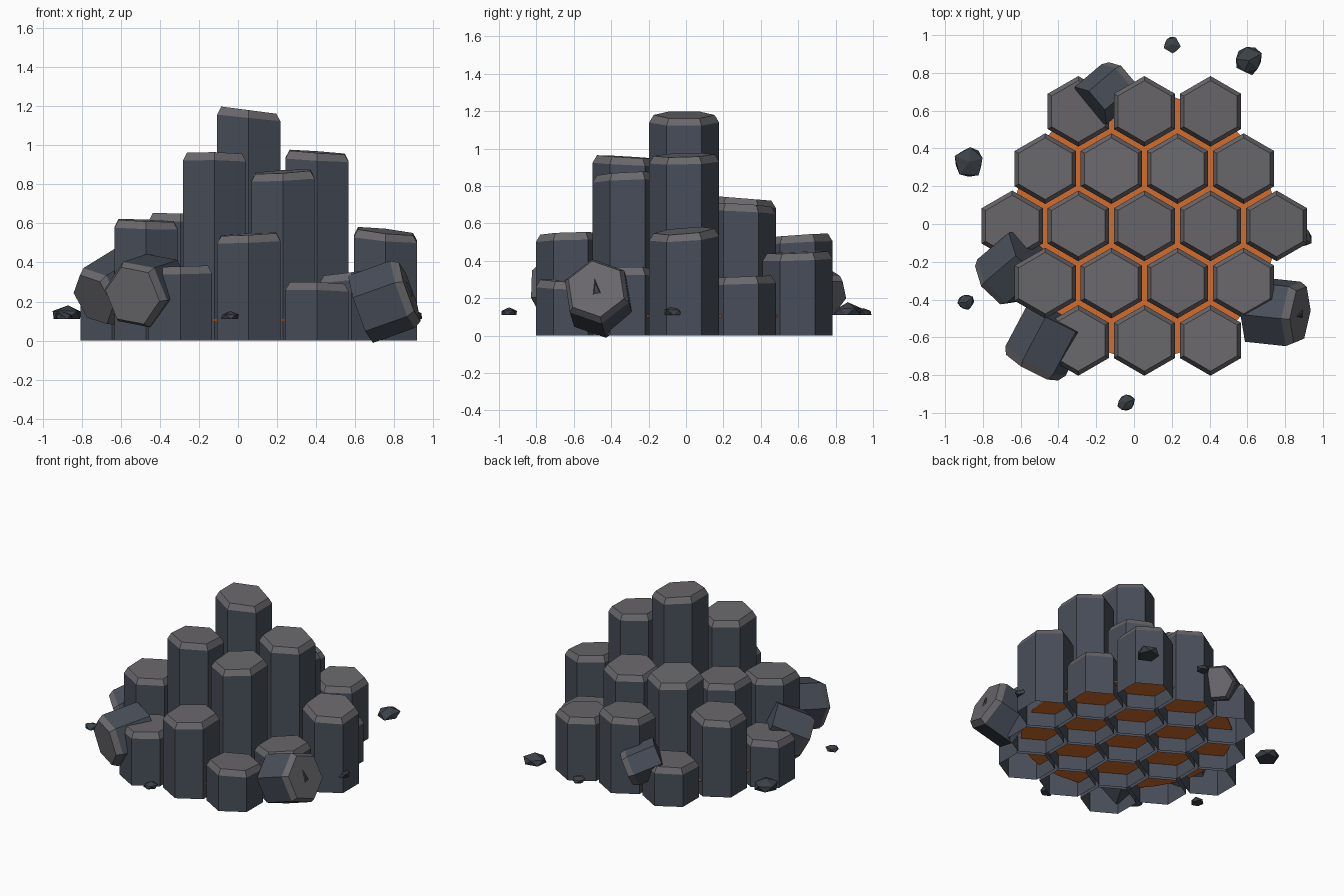
import bpy, bmesh, math, random
from mathutils import Vector, Matrix

if "Cube" in bpy.data.objects:
    bpy.data.objects.remove(bpy.data.objects["Cube"], do_unlink=True)

random.seed(4)


def material(name, rgb):
    mat = bpy.data.materials.new(name)
    mat.use_nodes = True
    mat.diffuse_color = (*rgb, 1)
    mat.node_tree.nodes["Principled BSDF"].inputs["Base Color"].default_value = (*rgb, 1)
    return mat


STONE = material("blue grey stone", (0.065, 0.076, 0.1))
CAP = material("warm grey cap", (0.143, 0.137, 0.148))
RUBBLE = material("dark rubble", (0.045, 0.054, 0.065))
LAVA = material("lava orange", (0.66, 0.15, 0.024))


def finish(name, bm, mats, recalc=True):
    if recalc:
        bmesh.ops.recalc_face_normals(bm, faces=bm.faces)
    mesh = bpy.data.meshes.new(name)
    bm.to_mesh(mesh)
    bm.free()
    for mat in mats:
        mesh.materials.append(mat)
    obj = bpy.data.objects.new(name, mesh)
    bpy.context.collection.objects.link(obj)
    return obj


def hex_prism(name, radius, height, slope=(0, 0), closed=False):
    """Hexagonal column with a chamfered, slightly tilted cap."""
    bm = bmesh.new()
    rings = []
    for scale, top, tilt in ((1, 0, 0), (1, height - 0.04, 0.8), (0.87, height, 1)):
        ring = []
        for i in range(6):
            a = math.radians(30 + 60 * i)
            x, y = radius * scale * math.cos(a), radius * scale * math.sin(a)
            ring.append(bm.verts.new((x, y, top + tilt * (slope[0] * x + slope[1] * y))))
        rings.append(ring)
    for level in range(2):
        low, high = rings[level], rings[level + 1]
        for i in range(6):
            j = (i + 1) % 6
            face = bm.faces.new((low[i], low[j], high[j], high[i]))
            face.material_index = level
    bm.faces.new(rings[2]).material_index = 1
    if closed:
        bm.faces.new(rings[0][::-1])
    return finish(name, bm, (STONE, CAP), recalc=False)


# Standing columns: rows from front to back, each (height, slope x, slope y)
PITCH, CENTRE_X, CENTRE_Y = 0.35, 0.055, -0.01
ROWS = (
    ((0.38, 0.03, 0), (0.545, 0.05, 0.03), (0.29, -0.03, -0.06)),
    ((0.615, -0.04, 0.03), (0.955, -0.02, -0.06), (0.865, 0.06, 0.05), (0.35, 0.12, 0)),
    ((0.33, 0.03, 0.04), (0.65, -0.03, 0), (1.18, -0.13, 0), (0.965, -0.07, 0.03), (0.56, -0.11, 0.08)),
    ((0.55, 0.04, 0), (0.735, 0, -0.08), (0.7, 0.03, -0.06), (0.315, 0, 0.04)),
    ((0.27, 0, 0.05), (0.535, 0.02, 0.07), (0.445, -0.03, 0.04)),
)
for r, row in enumerate(ROWS):
    for c, (height, sx, sy) in enumerate(row):
        column = hex_prism(f"column_{r + 1}_{c + 1}", 0.187, height, (sx, sy))
        column.location = (CENTRE_X + (c - (len(row) - 1) / 2) * PITCH,
                           CENTRE_Y + (r - 2) * PITCH * math.sqrt(3) / 2, 0)

# Glowing bed between the columns
bm = bmesh.new()
bmesh.ops.create_cone(bm, cap_ends=True, segments=32, radius1=0.7, radius2=0.7, depth=0.01,
                      matrix=Matrix.Translation((CENTRE_X, CENTRE_Y, 0.105)))
finish("lava_bed", bm, (LAVA,))


# Fallen column pieces: cap centre, axis towards the cap, radius, length, roll
def fallen(name, cap, axis, radius, length, roll):
    axis = Vector(axis).normalized()
    piece = hex_prism(name, radius, length, closed=True)
    turn = axis.to_track_quat('Z', 'Y').to_matrix().to_4x4() @ Matrix.Rotation(math.radians(roll), 4, 'Z')
    piece.matrix_world = Matrix.Translation(Vector(cap) - axis * length) @ turn
    return piece


right_piece = fallen("fallen_piece_left", (0.88, -0.48, 0.25), (0.93, -0.1, 0.33), 0.185, 0.27, 10)
fallen("fallen_piece_front", (-0.54, -0.76, 0.23), (-0.45, -0.85, -0.15), 0.18, 0.3, 20)
fallen("fallen_piece_right", (-0.74, -0.32, 0.21), (-0.65, -0.55, -0.4), 0.165, 0.28, 15)
fallen("fallen_piece_back", (-0.06, 0.77, 0.2), (0.65, 0.55, -0.35), 0.13, 0.24, 30)

# Wedge-shaped chip mark on the cap of one fallen piece
bm = bmesh.new()
bmesh.ops.create_cone(bm, cap_ends=True, segments=3, radius1=0.05, radius2=0.03, depth=0.008)
bmesh.ops.scale(bm, vec=(0.5, 1.2, 1), verts=bm.verts)
chip = finish("cap_chip", bm, (RUBBLE,))
chip.matrix_world = right_piece.matrix_world @ Matrix.Translation((0, 0, 0.273))

# Scattered rubble: x, y, radius
for n, (x, y, size) in enumerate(((0.2, 0.95, 0.05), (0.61, 0.865, 0.08), (-0.87, 0.33, 0.088),
                                  (-0.89, -0.415, 0.05), (-0.04, -0.945, 0.052), (0.89, -0.07, 0.065))):
    bm = bmesh.new()
    bmesh.ops.create_icosphere(bm, subdivisions=1, radius=size)
    for v in bm.verts:
        v.co *= random.uniform(0.8, 1.12)
        v.co.z = max(v.co.z, -0.25 * size) * 0.65
    bmesh.ops.convex_hull(bm, input=bm.verts)
    rock = finish(f"rubble_{n + 1}", bm, (RUBBLE,))
    rock.location = (x, y, 0.11 + 0.16 * size)
    rock.rotation_euler.z = random.uniform(0, 6)
